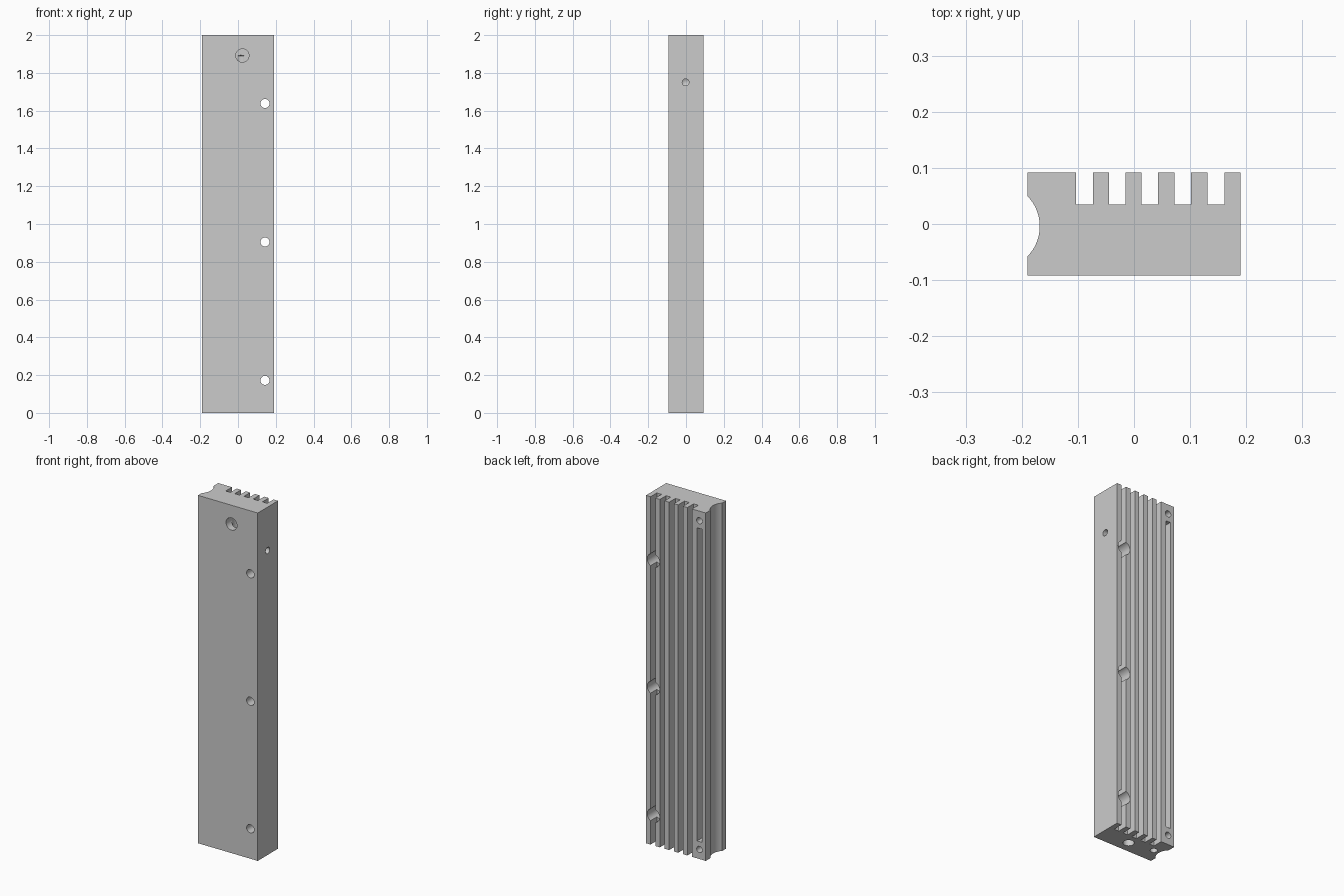
import bpy, bmesh, math
from mathutils import Vector

if "Cube" in bpy.data.objects:
    bpy.data.objects.remove(bpy.data.objects["Cube"])

HX, HY, H = 0.19, 0.092, 2.0

# finned cross-section with a concave left edge
profile = [(-HX, -HY), (HX, -HY), (HX, HY)]
for x in (0.146, 0.087, 0.028, -0.030, -0.088):
    profile += [(x + 0.015, HY), (x + 0.015, 0.035), (x - 0.015, 0.035), (x - 0.015, HY)]
profile.append((-HX, HY))
radius, cx, cy = 0.077, -0.245, -0.004
half = math.acos((-HX - cx) / radius)
for i in range(25):
    a = half - 2 * half * i / 24
    profile.append((cx + radius * math.cos(a), cy + radius * math.sin(a)))

# heat sink body: extrude the cross-section
bm = bmesh.new()
face = bm.faces.new([bm.verts.new((x, y, 0)) for x, y in profile])
top = bmesh.ops.extrude_face_region(bm, geom=[face])["geom"]
bmesh.ops.translate(bm, vec=(0, 0, H), verts=[v for v in top if isinstance(v, bmesh.types.BMVert)])
bmesh.ops.recalc_face_normals(bm, faces=bm.faces)
mesh = bpy.data.meshes.new("finned_block")
bm.to_mesh(mesh)
bm.free()
body = bpy.data.objects.new("finned_block", mesh)
bpy.context.collection.objects.link(body)
bpy.context.view_layer.objects.active = body
body.select_set(True)


def cut(bm):
    """Subtract a bmesh solid from the body."""
    bmesh.ops.recalc_face_normals(bm, faces=bm.faces)
    me = bpy.data.meshes.new("cutter")
    bm.to_mesh(me)
    bm.free()
    tool = bpy.data.objects.new("cutter", me)
    bpy.context.collection.objects.link(tool)
    tool.hide_render = True
    mod = body.modifiers.new("cut", "BOOLEAN")
    mod.operation, mod.solver, mod.object = "DIFFERENCE", "EXACT", tool
    bpy.ops.object.modifier_apply(modifier=mod.name)
    bpy.data.objects.remove(tool)


def drill(start, direction, r, depth, tip=True):
    """Drill a round hole inward from a surface point, with a conical tip if wanted."""
    bm = bmesh.new()
    n, lead = 32, 0.01
    d = Vector(direction)
    bmesh.ops.create_circle(bm, cap_ends=True, segments=n, radius=r)
    geom = bmesh.ops.extrude_face_region(bm, geom=list(bm.faces))["geom"]
    bmesh.ops.translate(bm, vec=(0, 0, depth + lead),
                        verts=[v for v in geom if isinstance(v, bmesh.types.BMVert)])
    if tip:
        cap = [g for g in geom if isinstance(g, bmesh.types.BMFace)]
        new = bmesh.ops.poke(bm, faces=cap)["verts"]
        bmesh.ops.translate(bm, vec=(0, 0, r * 0.6), verts=new)
    q = Vector((0, 0, 1)).rotation_difference(d)
    for v in bm.verts:
        v.co = q @ v.co + Vector(start) - d * lead
    cut(bm)


# counterbored mounting holes
for z in (0.172, 0.905, 1.638):
    drill((0.143, HY, z), (0, -1, 0), 0.039, 0.092, tip=False)
    drill((0.143, -HY, z), (0, 1, 0), 0.024, 0.15, tip=False)

# long bore from below and the front port that meets it
drill((0.015, -0.025, 0), (0, 0, 1), 0.029, 1.89)
drill((0.023, -HY, 1.892), (0, 1, 0), 0.035, 0.09, tip=False)

# sensor hole in the right side
drill((HX, -0.002, 1.75), (-1, 0, 0), 0.018, 0.12)

# end holes, top and bottom, and tapped holes in the back rib
for z, s in ((0, 1), (H, -1)):
    drill((-0.133, -0.002, z), (0, 0, s), 0.019, 0.15)
    drill((-0.15, HY, z + s * 0.055), (0, -1, 0), 0.018, 0.06)

# long narrow groove in the back rib
bm = bmesh.new()
bmesh.ops.create_cube(bm, size=1)
for v in bm.verts:
    v.co = (-0.15 + v.co.x * 0.03, HY + v.co.y * 0.09, 1.0 + v.co.z * 1.8)
cut(bm)

bpy.ops.object.shade_smooth_by_angle(angle=math.radians(25))
